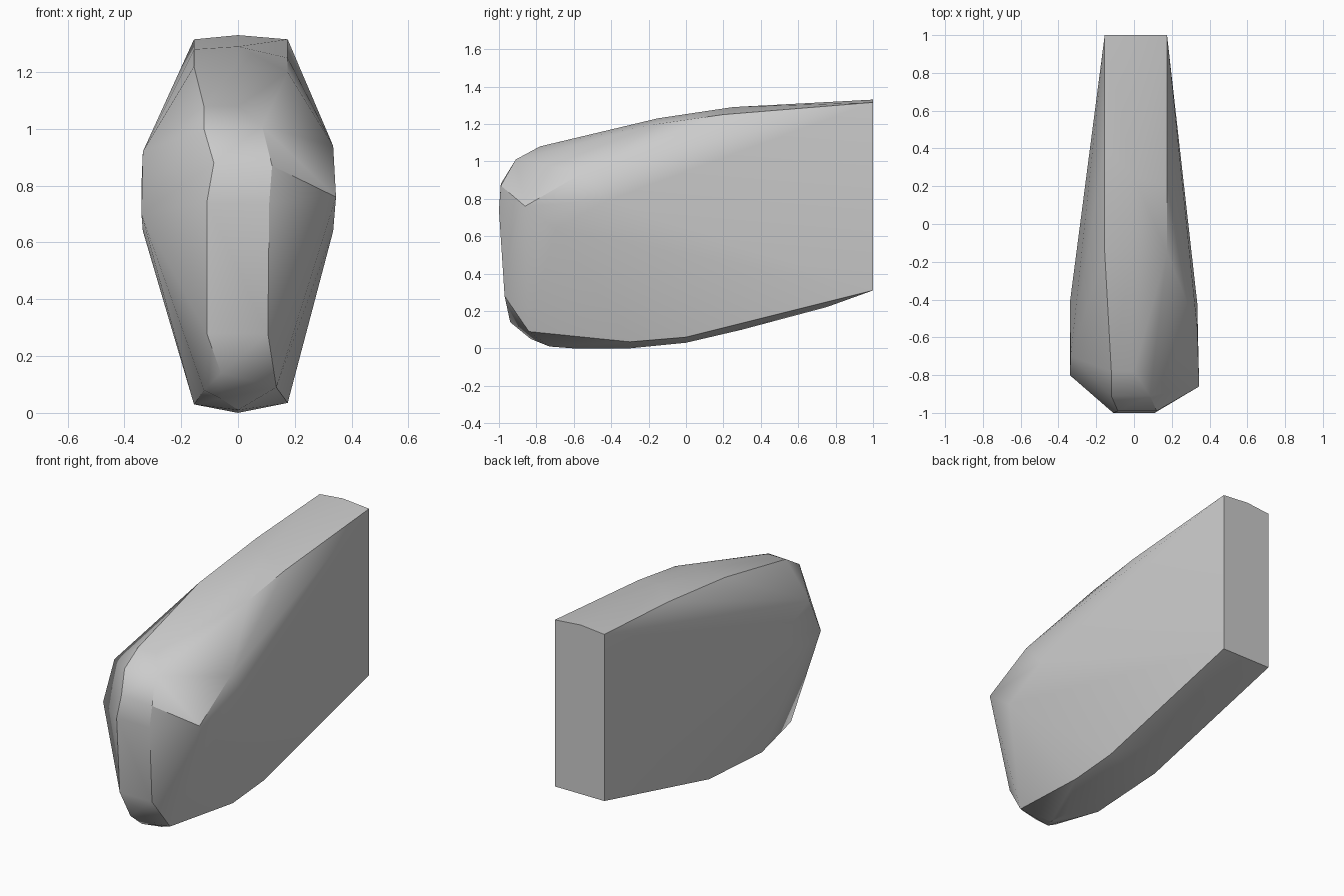
import bpy
import bmesh
from math import radians

# Remove the default cube only
default_cube = bpy.data.objects.get("Cube")
if default_cube:
    bpy.data.objects.remove(default_cube, do_unlink=True)


def make_material(name, colour):
    material = bpy.data.materials.new(name)
    material.use_nodes = True
    material.diffuse_color = colour
    shader = material.node_tree.nodes["Principled BSDF"]
    shader.inputs["Base Color"].default_value = colour
    return material


def rail(x, profile):
    """Place a side profile of (y, z) pairs at a constant x."""
    return [(x, y, z) for y, z in profile]


# Crown and keel run along the centre line
crown = rail(0, [(1, 1.33), (.25, 1.29), (-.15, 1.23), (-.78, 1.08)])
keel = rail(0, [(-.73, .01), (-.6, 0), (-.3, 0), (0, .03),
                (.3, .1), (.75, .22), (1, .31)])

# Long shoulder and lower edges, left and right
left_shoulder = rail(.175, [(1, 1.315), (.2, 1.25), (-.15, 1.2)])
right_shoulder = rail(-.155, [(1, 1.315), (.4, 1.28), (-.15, 1.22)])
left_chine = rail(.175, [(1, .31), (0, .06), (-.3, .035)])
right_chine = rail(-.155, [(1, .31), (0, .06), (-.5, .03)])

# Blunt nose, bounded by two uneven upright edges
left_nose = [(.085, -.91, 1.01), (.12, -.99, .87), (.11, -1, .74),
             (.105, -.97, .28), (.135, -.84, .09)]
right_nose = [(-.12, -.78, 1.08), (-.12, -.91, 1), (-.085, -.99, .88),
              (-.11, -1, .74), (-.11, -.97, .28), (-.06, -.94, .14),
              (-.06, -.83, .05), (-.12, -.83, .08)]

# Widest part of each flank
left_flank = [(.345, -.86, .76), (.335, -.55, .94),
              (.335, -.42, .79), (.335, -.7, .64)]
right_flank = [(-.34, -.8, .7), (-.335, -.7, .92),
               (-.34, -.42, .8), (-.335, -.6, .64)]

# Wrap one faceted skin around all the edges
bm = bmesh.new()
for edge_points in (crown, keel, left_shoulder, right_shoulder, left_chine,
                    right_chine, left_nose, right_nose, left_flank,
                    right_flank):
    for point in edge_points:
        bm.verts.new(point)
hull = bmesh.ops.convex_hull(bm, input=list(bm.verts))
unused = {item for key in ("geom_interior", "geom_unused")
          for item in hull[key] if isinstance(item, bmesh.types.BMVert)}
bmesh.ops.delete(bm, geom=list(unused), context='VERTS')

# Merge coplanar triangles into clean flat faces
bmesh.ops.dissolve_limit(bm, angle_limit=radians(1),
                         verts=list(bm.verts), edges=list(bm.edges))
bmesh.ops.recalc_face_normals(bm, faces=list(bm.faces))

mesh = bpy.data.meshes.new("faceted_body")
bm.to_mesh(mesh)
bm.free()
body = bpy.data.objects.new("faceted_body", mesh)
bpy.context.collection.objects.link(body)
mesh.materials.append(make_material("plain grey", (.6, .6, .6, 1)))

# Soft shading on shallow facets, crisp edges elsewhere
bpy.ops.object.select_all(action='DESELECT')
body.select_set(True)
bpy.context.view_layer.objects.active = body
bpy.ops.object.shade_smooth_by_angle(angle=radians(30))
